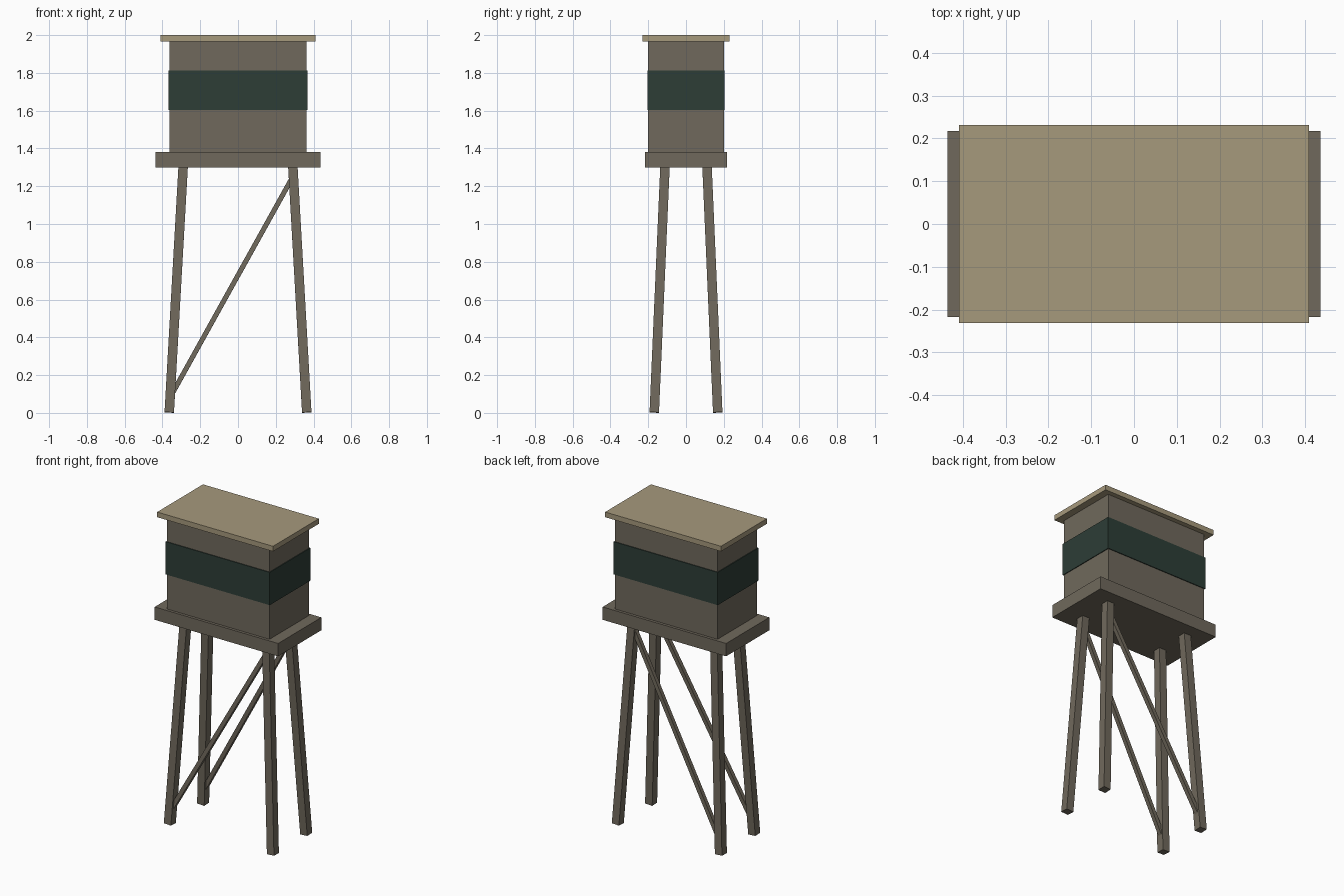
import bpy
from mathutils import Vector

cube = bpy.data.objects.get("Cube")
if cube:
    bpy.data.objects.remove(cube, do_unlink=True)


def material(name, rgb):
    mat = bpy.data.materials.new(name)
    mat.use_nodes = True
    color = (*rgb, 1.0)
    mat.diffuse_color = color
    mat.node_tree.nodes["Principled BSDF"].inputs["Base Color"].default_value = color
    return mat


wood = material("weathered_wood", (0.162, 0.141, 0.107))
tan = material("tan_roof", (0.381, 0.319, 0.202))
green = material("dark_green", (0.026, 0.047, 0.037))


def block(name, size, center, mat):
    bpy.ops.mesh.primitive_cube_add(size=1, location=center)
    obj = bpy.context.object
    obj.name = name
    obj.scale = size
    obj.data.materials.append(mat)
    return obj


def slab(name, width, depth, bottom, top, mat):
    return block(name, (width, depth, top - bottom), (0, 0, (top + bottom) / 2), mat)


def beam(name, start, end, thickness, mat):
    start, end = Vector(start), Vector(end)
    axis = end - start
    obj = block(name, (thickness, thickness, axis.length), (start + end) / 2, mat)
    obj.rotation_mode = 'QUATERNION'
    obj.rotation_quaternion = Vector((0, 0, 1)).rotation_difference(axis)
    return obj


# Cabin on its platform, with a window band and a flat roof
slab("platform", 0.872, 0.436, 1.30, 1.382, wood)
slab("cabin", 0.725, 0.40, 1.382, 1.967, wood)
slab("window_band", 0.735, 0.41, 1.603, 1.812, green)
slab("roof", 0.818, 0.462, 1.967, 2.0, tan)

# Splayed legs, and one diagonal brace on the front and back
for y_name, sy in (("front", -1), ("back", 1)):
    for x_name, sx in (("left", 1), ("right", -1)):
        beam(f"{y_name}_{x_name}_leg", (sx * 0.364, sy * 0.168, 0.0025),
             (sx * 0.29, sy * 0.111, 1.31), 0.05, wood)
    beam(f"{y_name}_brace", (-0.355, sy * 0.164, 0.09),
         (0.29, sy * 0.113, 1.25), 0.026, wood)
